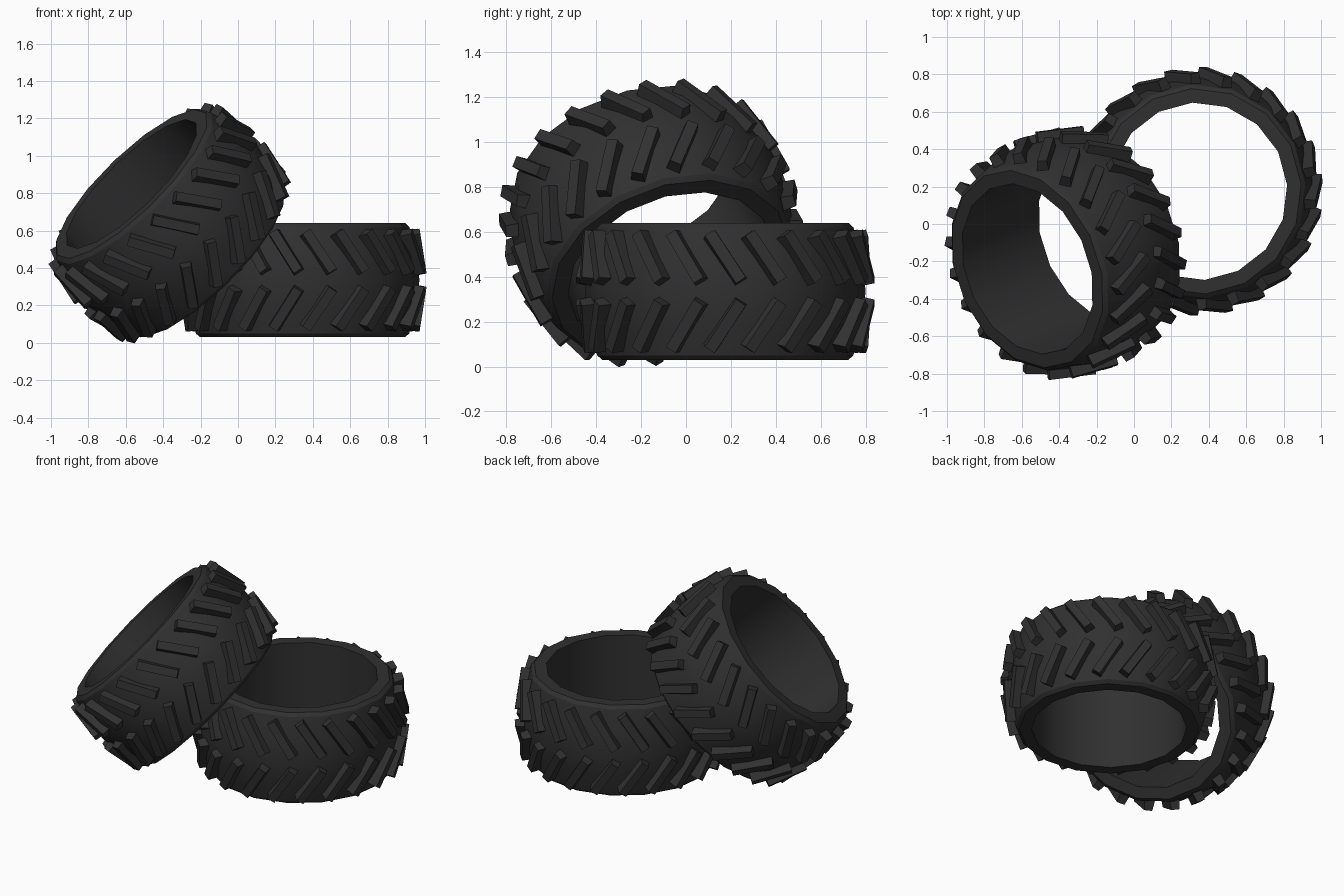
import bpy, bmesh
from math import sin, cos, pi, radians
from mathutils import Matrix, Vector

if "Cube" in bpy.data.objects:
    bpy.data.objects.remove(bpy.data.objects["Cube"])

SIDES, LUGS = 16, 22

rubber = bpy.data.materials.new("dark_rubber")
rubber.diffuse_color = (0.03, 0.03, 0.03, 1)
rubber.use_nodes = True
rubber.node_tree.nodes["Principled BSDF"].inputs["Base Color"].default_value = rubber.diffuse_color


def finish(bm, name, matrix):
    bmesh.ops.recalc_face_normals(bm, faces=bm.faces)
    mesh = bpy.data.meshes.new(name)
    bm.to_mesh(mesh)
    bm.free()
    mesh.materials.append(rubber)
    obj = bpy.data.objects.new(name, mesh)
    bpy.context.collection.objects.link(obj)
    obj.matrix_world = matrix
    return obj


def carcass(name, matrix):
    # closed radius/height section, revolved around the wheel axis
    half = [(0.475, 0.305), (0.55, 0.305), (0.572, 0.285), (0.608, 0.15)]
    profile = half + [(0.627, 0.0)] + [(r, -z) for r, z in reversed(half)]
    bm = bmesh.new()
    rings = []
    for i in range(SIDES):
        a = 2 * pi * i / SIDES + radians(4)
        rings.append([bm.verts.new((r * cos(a), r * sin(a), z)) for r, z in profile])
    n = len(profile)
    for i in range(SIDES):
        p, q = rings[i], rings[(i + 1) % SIDES]
        for j in range(n):
            k = (j + 1) % n
            bm.faces.new((p[j], q[j], q[k], p[k]))
    obj = finish(bm, name, matrix)
    bpy.ops.object.select_all(action='DESELECT')
    obj.select_set(True)
    bpy.context.view_layer.objects.active = obj
    bpy.ops.object.shade_smooth_by_angle(angle=radians(30))


def tread(name, matrix):
    # slanted lugs in two mirrored rows, forming chevrons
    bm = bmesh.new()
    for i in range(LUGS):
        turn = Matrix.Rotation(2 * pi * i / LUGS, 4, 'Z')
        for side in (1, -1):
            place = (turn @ Matrix.Translation((0.61, 0, 0.15 * side))
                     @ Matrix.Rotation(radians(-9 * side), 4, 'Y')
                     @ Matrix.Rotation(radians(33 * side), 4, 'X'))
            lug = bmesh.ops.create_cube(bm, size=1)["verts"]
            for v in lug:
                taper = 0.85 if v.co.x > 0 else 1.1
                v.co = place @ Vector((v.co.x * 0.07, v.co.y * 0.06 * taper,
                                       v.co.z * 0.255))
    finish(bm, name, matrix)


# one tyre lying flat, the other leaning on it
flat = Matrix.Translation((0.345, 0.175, 0.335))
axis = Vector((-0.67, -0.28, 0.685)).normalized()
leaning = (Matrix.Translation((-0.365, -0.155, 0.64))
           @ Vector((0, 0, 1)).rotation_difference(axis).to_matrix().to_4x4())
for label, m in (("flat", flat), ("leaning", leaning)):
    carcass(label + "_tyre_body", m)
    tread(label + "_tyre_tread", m)
